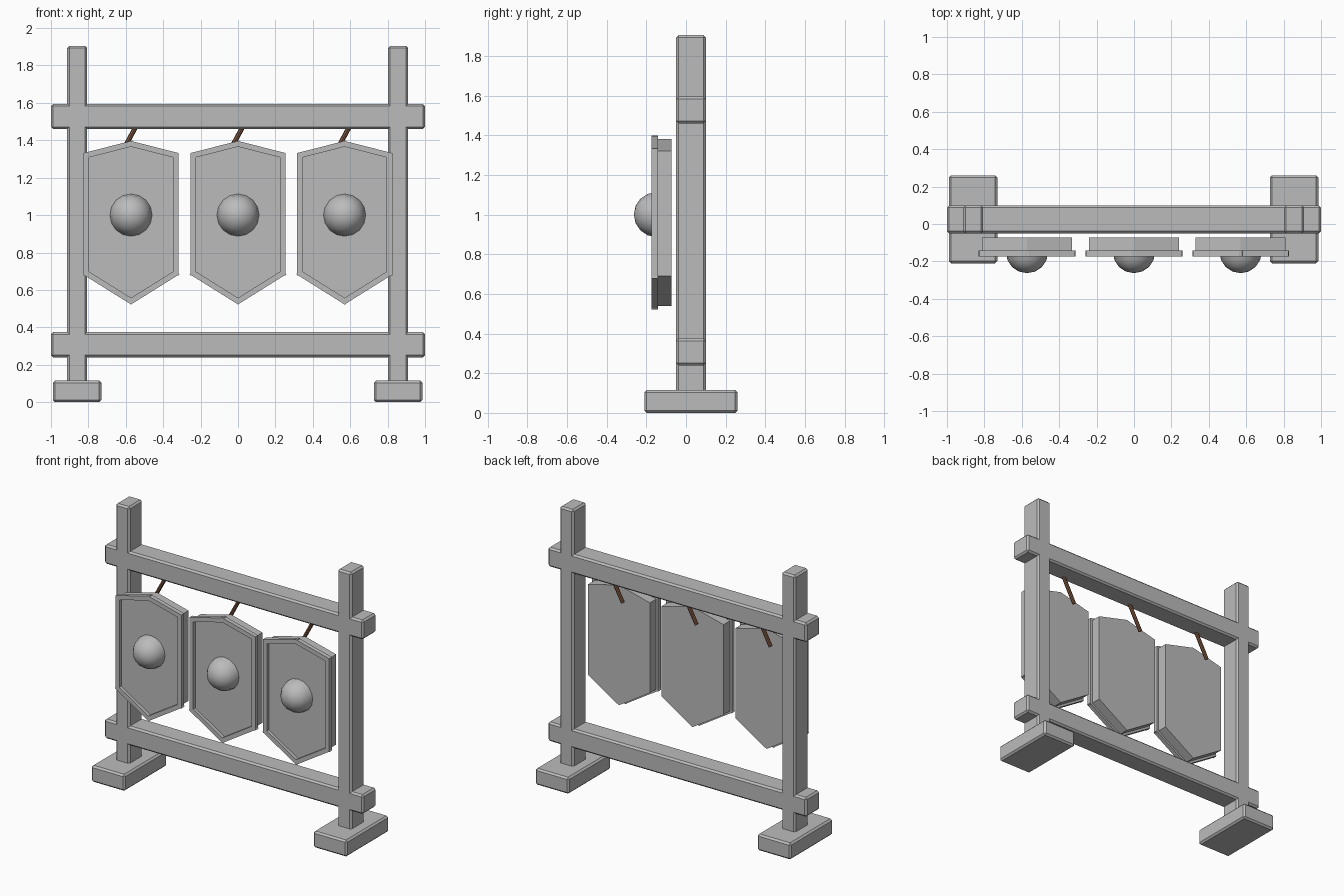
import bpy, bmesh, math
from mathutils import Matrix, Vector

cube = bpy.data.objects.get("Cube")
if cube:
    bpy.data.objects.remove(cube, do_unlink=True)


def material(name, rgb):
    m = bpy.data.materials.new(name)
    m.use_nodes = True
    m.diffuse_color = (*rgb, 1)
    m.node_tree.nodes["Principled BSDF"].inputs["Base Color"].default_value = (*rgb, 1)
    return m


grey = material("plain grey", (0.5, 0.5, 0.5))
brown = material("rope brown", (0.21, 0.095, 0.05))


def finish(name, bm, mat):
    bmesh.ops.recalc_face_normals(bm, faces=bm.faces[:])
    mesh = bpy.data.meshes.new(name)
    bm.to_mesh(mesh)
    bm.free()
    mesh.materials.append(mat)
    obj = bpy.data.objects.new(name, mesh)
    bpy.context.collection.objects.link(obj)
    return obj


def add_box(bm, lo, hi, matrix=Matrix()):
    lo, hi = Vector(lo), Vector(hi)
    place = matrix @ Matrix.Translation((lo + hi) / 2) @ Matrix.Diagonal((*(hi - lo), 1))
    bmesh.ops.create_cube(bm, size=1, matrix=place)


def beam(name, lo, hi):
    bm = bmesh.new()
    add_box(bm, lo, hi)
    obj = finish(name, bm, grey)
    bevel = obj.modifiers.new("chamfer", "BEVEL")
    bevel.width = 0.012
    bevel.segments = 1


# Frame: two feet, two posts, two crossbeams
BACK, FRONT = 0.1, -0.05
for side, x in (("right", -0.86), ("left", 0.856)):
    beam(side + "_foot", (x - 0.13, -0.21, 0), (x + 0.13, 0.26, 0.115))
    beam(side + "_post", (x - 0.054, FRONT, 0.09), (x + 0.054, BACK, 1.905))
beam("lower_crossbeam", (-1, FRONT, 0.24), (1, BACK, 0.375))
beam("upper_crossbeam", (-1, FRONT, 1.46), (1, BACK, 1.595))

# Hexagonal outline shared by the shield body and its rim
W = 0.24
outline = [(0, 1.381), (W, 1.32), (W, 0.69), (0, 0.54), (-W, 0.69), (-W, 1.32)]


def shield_body(name, x):
    bm = bmesh.new()
    face = bm.faces.new([bm.verts.new((x + px, -0.15, z)) for px, z in outline])
    ext = bmesh.ops.extrude_face_region(bm, geom=[face])
    moved = [v for v in ext["geom"] if isinstance(v, bmesh.types.BMVert)]
    bmesh.ops.translate(bm, verts=moved, vec=(0, 0.078, 0))
    finish(name, bm, grey)


def shield_rim(name, x):
    # One straight bar per edge, overlapping at the corners
    bm = bmesh.new()
    for i, (ax, az) in enumerate(outline):
        bx, bz = outline[(i + 1) % len(outline)]
        half = math.hypot(bx - ax, bz - az) / 2 + 0.012
        place = Matrix.Translation((x + (ax + bx) / 2, 0, (az + bz) / 2)) \
            @ Matrix.Rotation(-math.atan2(bz - az, bx - ax), 4, "Y")
        add_box(bm, (-half, -0.173, -0.015), (half, -0.142, 0.015), place)
    finish(name, bm, grey)


def shield_boss(name, x):
    # Half dome pointing forward
    bm = bmesh.new()
    bmesh.ops.create_uvsphere(bm, u_segments=16, v_segments=8, radius=0.113)
    bmesh.ops.delete(bm, geom=[v for v in bm.verts if v.co.z < -0.001], context="VERTS")
    bmesh.ops.transform(bm, verts=bm.verts[:],
                        matrix=Matrix.Translation((x, -0.15, 1)) @ Matrix.Rotation(math.pi / 2, 4, "X"))
    obj = finish(name, bm, grey)
    for p in obj.data.polygons:
        p.use_smooth = True


def rope(name, x):
    bm = bmesh.new()
    a, b = Vector((x - 0.07, -0.018, 1.295)), Vector((x + 0.035, -0.018, 1.49))
    turn = (b - a).to_track_quat("Z", "Y").to_matrix().to_4x4()
    bmesh.ops.create_cone(bm, cap_ends=True, segments=8, radius1=0.013, radius2=0.013,
                          depth=(b - a).length, matrix=Matrix.Translation((a + b) / 2) @ turn)
    finish(name, bm, brown)


# Three hanging shields
for label, x in (("right", -0.572), ("middle", 0), ("left", 0.57)):
    shield_body(label + "_shield_body", x)
    shield_rim(label + "_shield_rim", x)
    shield_boss(label + "_shield_boss", x)
    rope(label + "_rope", x)
